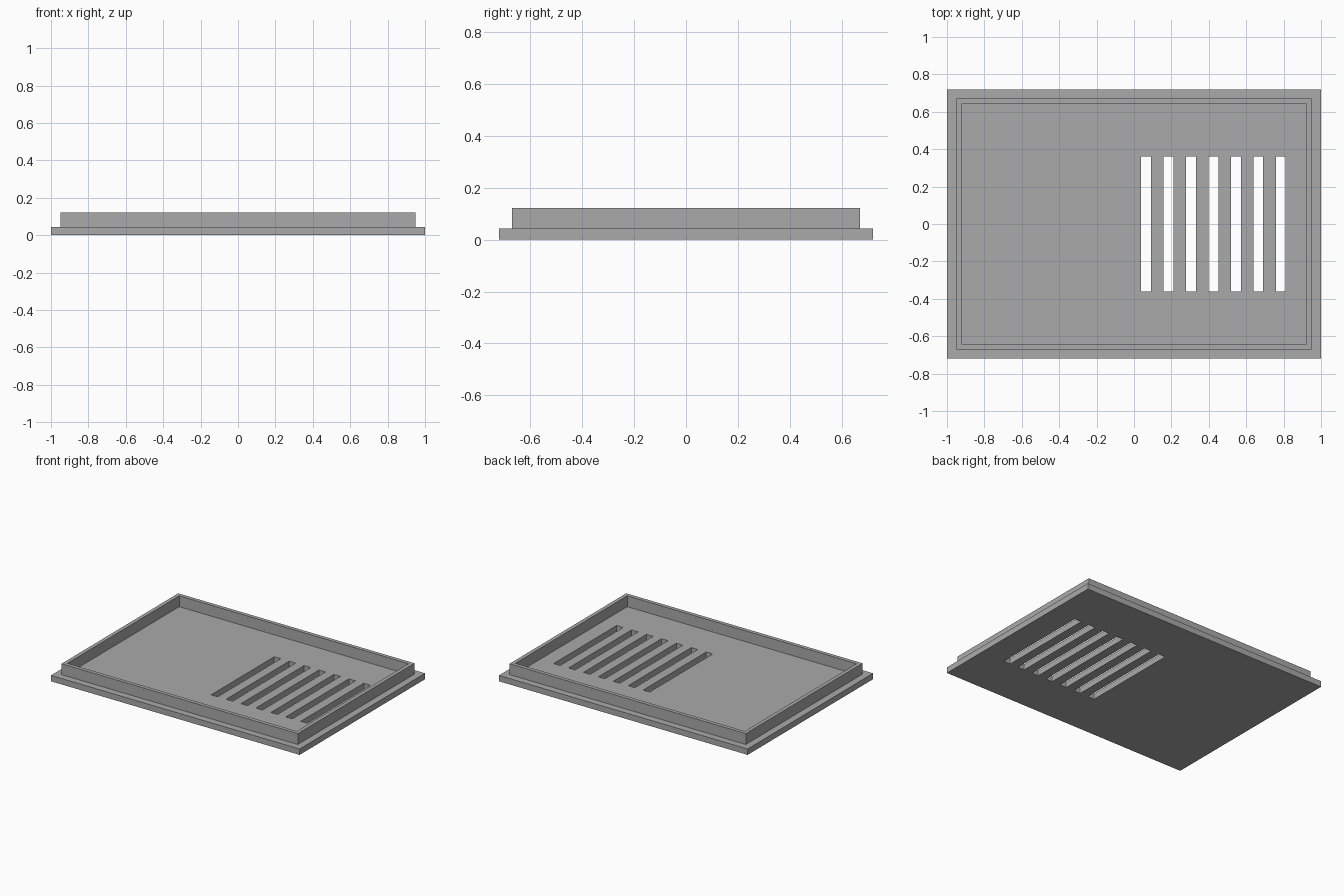
import bpy
import bmesh

cube = bpy.data.objects.get("Cube")
if cube:
    bpy.data.objects.remove(cube, do_unlink=True)

GREY = (0.4, 0.4, 0.4, 1.0)
grey = bpy.data.materials.new("plain grey")
grey.use_nodes = True
grey.diffuse_color = GREY
grey.node_tree.nodes["Principled BSDF"].inputs["Base Color"].default_value = GREY

PLATE_TOP = 0.043
RIM_TOP = 0.122


def slab(name, xs, ys, is_open, z0, z1, keep_bottom=True):
    """Extrude a grid of cells upward, leaving out the open ones."""
    bm = bmesh.new()
    verts = [[bm.verts.new((x, y, z0)) for y in ys] for x in xs]
    for i in range(len(xs) - 1):
        for j in range(len(ys) - 1):
            if not is_open(i, j):
                bm.faces.new((verts[i][j], verts[i + 1][j],
                              verts[i + 1][j + 1], verts[i][j + 1]))
    bottom = bm.faces[:]
    raised = bmesh.ops.extrude_face_region(bm, geom=bottom, use_keep_orig=True)["geom"]
    for v in raised:
        if isinstance(v, bmesh.types.BMVert):
            v.co.z = z1
    bmesh.ops.recalc_face_normals(bm, faces=bm.faces[:])
    if not keep_bottom:
        bmesh.ops.delete(bm, geom=bottom, context='FACES_ONLY')
    mesh = bpy.data.meshes.new(name)
    bm.to_mesh(mesh)
    bm.free()
    mesh.materials.append(grey)
    obj = bpy.data.objects.new(name, mesh)
    bpy.context.collection.objects.link(obj)
    return obj


# Base plate with a row of through slots on its left half
slot_xs = []
for n in range(7):
    start = 0.038 + 0.12 * n
    slot_xs += [start, start + 0.053]
slab("base_plate", [-1.0] + slot_xs + [1.0], [-0.72, -0.362, 0.362, 0.72],
     lambda i, j: j == 1 and i % 2 == 1, 0.0, PLATE_TOP)

# Raised rectangular rim standing on the plate
slab("raised_rim", [-0.95, -0.922, 0.922, 0.95], [-0.67, -0.642, 0.642, 0.67],
     lambda i, j: i == 1 and j == 1, PLATE_TOP, RIM_TOP, keep_bottom=False)
